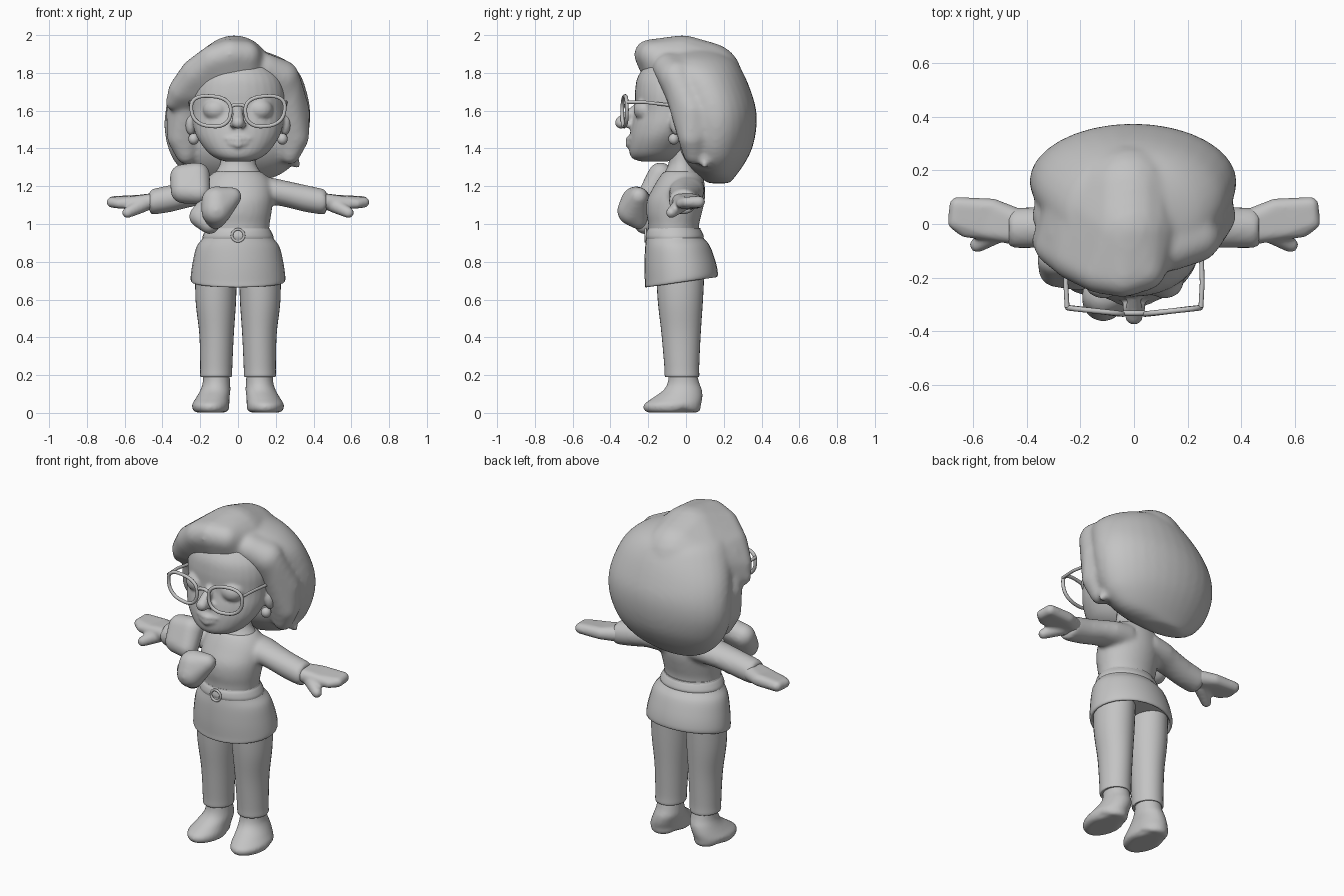
import bpy
import bmesh
import math
from mathutils import Vector, Matrix

cube = bpy.data.objects.get("Cube")
if cube:
    bpy.data.objects.remove(cube)

clay = bpy.data.materials.new("clay_grey")
clay.use_nodes = True
clay.diffuse_color = (0.55, 0.55, 0.55, 1)
for node in clay.node_tree.nodes:
    if node.type == 'BSDF_PRINCIPLED':
        node.inputs["Base Color"].default_value = (0.55, 0.55, 0.55, 1)


def loft(bm, rings, axis='z', segs=32, steps=5):
    """Smooth skin over ellipses: (position, a_min, a_max, b_min, b_max),
    or (position, half_width, b_min, b_max) when centred."""
    keys = [Vector(r if len(r) == 5 else (r[0], -r[1], r[1], r[2], r[3])) for r in rings]
    path = []
    for i in range(len(keys) - 1):
        p, q = keys[i], keys[i + 1]
        before, after = keys[max(i - 1, 0)], keys[min(i + 2, len(keys) - 1)]
        for k in range(steps):
            t = k / steps
            m, n = (q - before) / 2, (after - p) / 2
            path.append(p + m * t + (3 * (q - p) - 2 * m - n) * t ** 2
                        + (2 * (p - q) + m + n) * t ** 3)
    path.append(keys[-1])
    loops = []
    for pos, a0, a1, b0, b1 in path:
        loop = []
        for k in range(segs):
            ang = math.tau * k / segs
            a = (a0 + a1) / 2 + (a1 - a0) / 2 * math.cos(ang)
            b = (b0 + b1) / 2 + (b1 - b0) / 2 * math.sin(ang)
            loop.append(bm.verts.new((a, b, pos) if axis == 'z' else (pos, a, b)))
        loops.append(loop)
    for low, high in zip(loops, loops[1:]):
        for k in range(segs):
            j = (k + 1) % segs
            bm.faces.new((low[k], low[j], high[j], high[k]))
    bm.faces.new(loops[0][::-1])
    bm.faces.new(loops[-1])


def ball(bm, centre, radii):
    matrix = Matrix.Translation(centre) @ Matrix.Diagonal((*radii, 1))
    bmesh.ops.create_uvsphere(bm, u_segments=32, v_segments=20, radius=1, matrix=matrix)


def hull(bm, spheres):
    """Pillow shape wrapped around spheres given as (x, y, z, radius)."""
    points = []
    for x, y, z, r in spheres:
        temp = bmesh.new()
        bmesh.ops.create_icosphere(temp, subdivisions=3, radius=r)
        points += [bm.verts.new(v.co + Vector((x, y, z))) for v in temp.verts]
        temp.free()
    bmesh.ops.convex_hull(bm, input=points)
    bmesh.ops.delete(bm, geom=[v for v in points if v.is_valid and not v.link_faces],
                     context='VERTS')


def mirror(bm):
    copy = bmesh.ops.duplicate(bm, geom=bm.verts[:] + bm.edges[:] + bm.faces[:])
    for item in copy["geom"]:
        if isinstance(item, bmesh.types.BMVert):
            item.co.x = -item.co.x


def finish(name, bm, voxel=0, smooth=0):
    bmesh.ops.recalc_face_normals(bm, faces=bm.faces[:])
    mesh = bpy.data.meshes.new(name)
    bm.to_mesh(mesh)
    bm.free()
    mesh.materials.append(clay)
    obj = bpy.data.objects.new(name, mesh)
    bpy.context.collection.objects.link(obj)
    bpy.ops.object.select_all(action='DESELECT')
    obj.select_set(True)
    bpy.context.view_layer.objects.active = obj
    bpy.ops.object.shade_smooth_by_angle(angle=math.radians(50))
    if voxel:
        remesh = obj.modifiers.new("blend", 'REMESH')
        remesh.mode = 'VOXEL'
        remesh.voxel_size = voxel
        remesh.use_smooth_shade = True
        soften = obj.modifiers.new("soften", 'SMOOTH')
        soften.iterations = smooth


def tube(name, points, radius, closed=False):
    data = bpy.data.curves.new(name, 'CURVE')
    data.dimensions = '3D'
    data.bevel_depth = radius
    data.bevel_resolution = 3
    data.use_fill_caps = True
    spline = data.splines.new('POLY')
    spline.points.add(len(points) - 1)
    for target, p in zip(spline.points, points):
        target.co = (*p, 1)
    spline.use_cyclic_u = closed
    spline.use_smooth = True
    data.materials.append(clay)
    bpy.context.collection.objects.link(bpy.data.objects.new(name, data))


# Head with eyelids, ears, nose and lips
bm = bmesh.new()
ball(bm, (.115, -.215, 1.605), (.07, .063, .06))
ball(bm, (.25, -.05, 1.53), (.03, .035, .06))
hull(bm, [(0, -.303, 1.447, .018), (.065, -.285, 1.452, .012)])
hull(bm, [(0, -.301, 1.42, .021), (.045, -.29, 1.43, .014)])
ball(bm, (.025, -.31, 1.527), (.02, .025, .019))
mirror(bm)
loft(bm, [(1.33, .06, -.23, -.1), (1.345, .11, -.28, -.06), (1.38, .16, -.3, -.02),
          (1.45, .212, -.3, .03), (1.52, .238, -.29, .08), (1.6, .245, -.272, .1),
          (1.7, .245, -.27, .1), (1.78, .22, -.255, .1), (1.86, .15, -.2, .08)])
hull(bm, [(0, -.254, 1.62, .022), (0, -.343, 1.537, .034)])
finish("head", bm, .009, 4)

# Hair: full bob, side lobes, flipped tip and a crown swept over the forehead
bm = bmesh.new()
hull(bm, [(.25, -.04, 1.75, .085), (.3, .03, 1.6, .08), (.305, .03, 1.46, .072),
          (.275, .04, 1.37, .055), (.2, .16, 1.55, .14)])
mirror(bm)
loft(bm, [(1.215, -.18, .04, .12, .23), (1.25, -.26, .2, .07, .26),
          (1.32, -.33, .3, .0, .31), (1.4, -.37, .35, -.04, .35),
          (1.5, -.39, .378, -.05, .372), (1.6, -.385, .383, -.07, .372),
          (1.7, -.36, .365, -.1, .345), (1.8, -.31, .325, -.15, .303),
          (1.87, -.25, .25, -.17, .255), (1.915, -.14, .14, -.1, .18)])
hull(bm, [(.14, -.09, 1.82, .085), (.23, -.05, 1.775, .095), (.26, .0, 1.65, .09),
          (.12, .08, 1.75, .15)])
hull(bm, [(.25, .1, 1.38, .06), (.315, .1, 1.31, .018)])
fringe = [(.04, -.17, 1.89, .08), (-.04, -.195, 1.897, .08), (-.13, -.18, 1.868, .08),
          (-.22, -.13, 1.795, .085), (-.3, -.085, 1.705, .07), (-.355, -.065, 1.635, .03)]
crown = [(-.02, -.02, 1.8, .2), (-.02, .11, 1.775, .188), (-.16, .08, 1.72, .165)]
for pair in zip(fringe, fringe[1:]):
    hull(bm, [*pair, *crown])
finish("hair", bm, .013, 12)

# Neck flaring into the collar
bm = bmesh.new()
loft(bm, [(1.2, .15, -.14, .08), (1.26, .128, -.12, .07), (1.31, .098, -.095, .05),
          (1.36, .09, -.09, .05), (1.45, .09, -.09, .05)])
finish("neck", bm)

# Sweater with sleeves
bm = bmesh.new()
loft(bm, [(.08, -.09, .1, 1.1, 1.262), (.18, -.09, .095, 1.1, 1.245),
          (.25, -.09, .08, 1.09, 1.23), (.35, -.09, .065, 1.065, 1.208),
          (.45, -.09, .06, 1.05, 1.186), (.468, -.08, .05, 1.06, 1.177)], axis='x')
mirror(bm)
loft(bm, [(.95, .165, -.2, .07), (1.0, .168, -.2, .07), (1.06, .178, -.21, .085),
          (1.13, .185, -.205, .1), (1.2, .18, -.17, .1), (1.25, .155, -.14, .09),
          (1.28, .12, -.115, .065)])
finish("sweater", bm, .013, 5)

# Skirt with tilted hem and recessed underside
bm = bmesh.new()
loft(bm, [(.98, .165, -.2, .075), (.93, .185, -.21, .09), (.88, .22, -.217, .125),
          (.8, .24, -.22, .152), (.73, .25, -.218, .167), (.7, .248, -.217, .167),
          (.698, .235, -.205, .155), (.73, .225, -.195, .145)])
for v in bm.verts:
    v.co.z += .145 * v.co.y * min(1, max(0, (.95 - v.co.z) / .2))
finish("skirt", bm)

# Belt and ring buckle
bm = bmesh.new()
loft(bm, [(.915, .187, -.209, .09), (.935, .187, -.214, .094), (.96, .176, -.209, .084),
          (.975, .166, -.2, .074)])
finish("belt", bm)
circle = [(math.cos(math.tau * k / 32), math.sin(math.tau * k / 32)) for k in range(32)]
tube("buckle", [(.032 * c, -.214, .94 + .032 * s) for c, s in circle], .007, True)

# Trouser legs
bm = bmesh.new()
loft(bm, [(.19, .04, .19, -.1, .06), (.195, .032, .2, -.112, .07),
          (.25, .03, .2, -.115, .07), (.42, .022, .205, -.13, .078),
          (.6, .01, .225, -.15, .09), (.8, .005, .225, -.16, .1)])
mirror(bm)
finish("trousers", bm)

# Shoes with a gentle arch under the instep
bm = bmesh.new()
loft(bm, [(.002, .07, .22, -.2, .06), (.015, .05, .238, -.222, .075),
          (.045, .046, .243, -.222, .08), (.08, .045, .222, -.175, .087),
          (.12, .04, .2, -.12, .085), (.16, .042, .187, -.097, .07),
          (.22, .045, .185, -.09, .055)])
for v in bm.verts:
    if v.co.z < .04:
        v.co.z += .015 * max(0, 1 - abs(v.co.y + .01) / .05)
mirror(bm)
finish("shoes", bm, .009, 4)

# Hands: wrist and palm, joined fingers, thumb
bm = bmesh.new()
palm = [(.53, .06, 1.118, .036), (.56, -.025, 1.113, .034)]
hull(bm, [(.45, .02, 1.12, .044), (.45, -.035, 1.12, .042)] + palm)
hull(bm, palm + [(.66, .07, 1.117, .031), (.668, .005, 1.115, .028),
                 (.63, -.025, 1.108, .026)])
hull(bm, [(.5, -.025, 1.105, .042), (.585, -.078, 1.06, .029)])
mirror(bm)
finish("hands", bm, .009, 6)

# Large scarf bow on the right shoulder
bow = {
    "bow_top": [(-.295, -.13, 1.25, .067), (-.215, -.135, 1.26, .067),
                (-.29, -.17, 1.175, .067), (-.205, -.19, 1.165, .06)],
    "bow_front": [(-.115, -.265, 1.12, .08), (-.03, -.25, 1.145, .05),
                  (-.115, -.285, 1.07, .08), (-.12, -.25, 1.02, .05)],
    "bow_tail": [(-.2, -.2, 1.04, .06), (-.15, -.22, 1.0, .055), (-.15, -.2, 1.1, .06)],
}
for name, spheres in bow.items():
    bm = bmesh.new()
    hull(bm, spheres)
    finish(name, bm, .011, 10)

# Glasses: upswept rims, temples and bridge
for side, s in (("left", 1), ("right", -1)):
    rim = []
    for c, d in circle:
        x = math.copysign(abs(c) ** .8, c)
        z = math.copysign(abs(d) ** .8, d)
        rim.append((s * (.143 + (.104 + .008 * z) * x), -.325 + .012 * x,
                    1.597 + .08 * z + .008 * x))
    tube(side + "_rim", rim, .01, True)
    tube(side + "_temple", [(s * .25, -.312, 1.645), (s * .255, -.22, 1.645),
                            (s * .25, -.05, 1.625)], .009)
    bm = bmesh.new()
    ball(bm, (s * .235, -.065, 1.45), (.028, .028, .03))
    finish(side + "_earring", bm)
tube("glasses_bridge", [(x / 100, -.333, 1.632 - x * x / 1500) for x in range(-4, 5)], .01)
